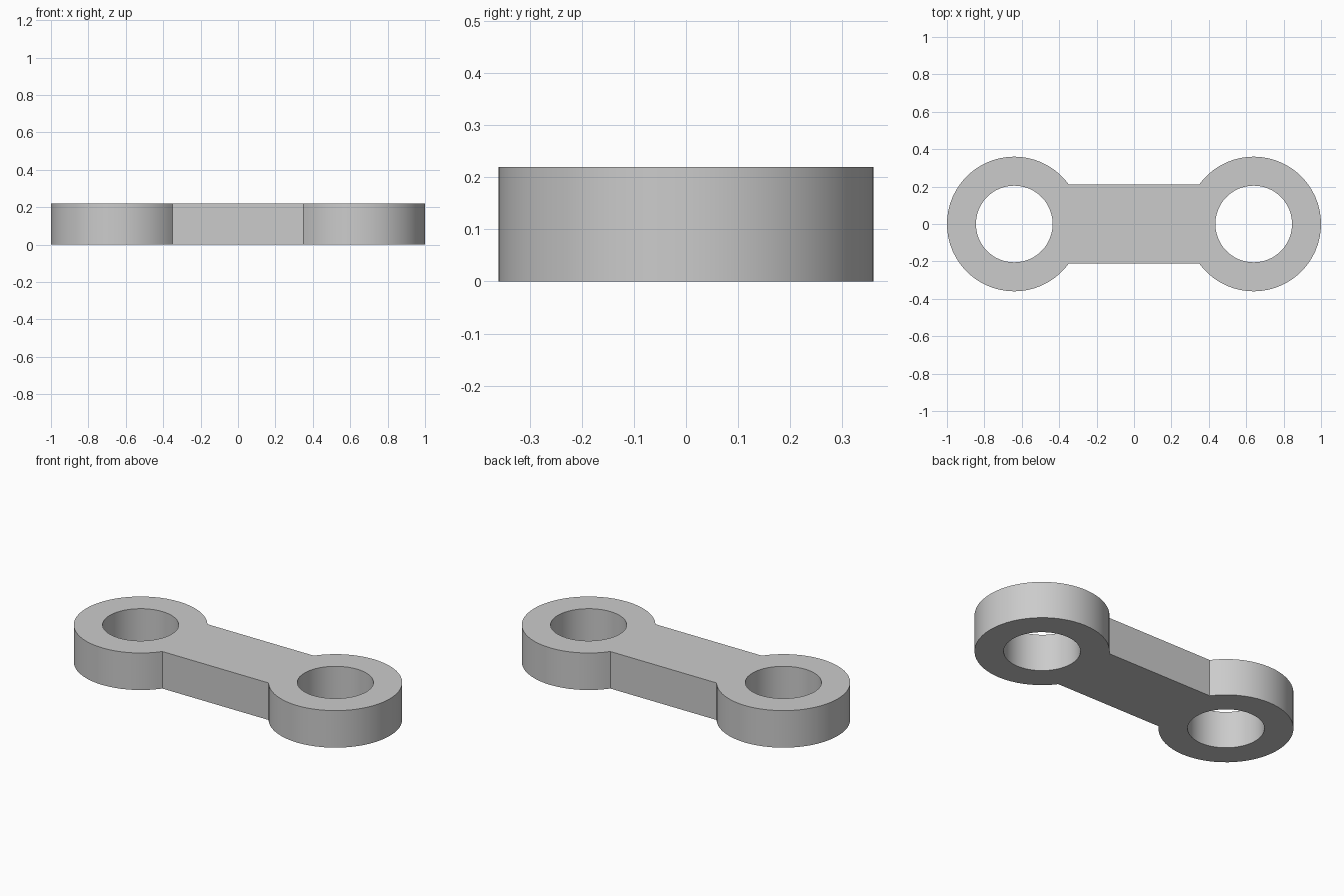
import bpy
import bmesh
from math import asin, cos, sin, pi

cube = bpy.data.objects.get("Cube")
if cube:
    bpy.data.objects.remove(cube, do_unlink=True)

HEIGHT = 0.22
EYE_X = 0.64          # centre of each ring
EYE_R = 0.36          # outer radius of each ring
HOLE_R = 0.205
BAR_HALF = 0.212      # half width of the connecting bar
SEGMENTS = 48


def add_loop(bm, points):
    """Add a closed outline of edges on the ground plane."""
    verts = [bm.verts.new((x, y, 0)) for x, y in points]
    for a, b in zip(verts, verts[1:] + verts[:1]):
        bm.edges.new((a, b))


bm = bmesh.new()

# Outer outline: two large arcs joined by the straight sides of the bar
reach = pi - asin(BAR_HALF / EYE_R)
outline = []
for side in (1, -1):
    for i in range(SEGMENTS + 1):
        t = -reach + 2 * reach * i / SEGMENTS
        outline.append((side * (EYE_X + EYE_R * cos(t)), side * EYE_R * sin(t)))
add_loop(bm, outline)

# Round through holes
for side in (1, -1):
    turns = [2 * pi * i / SEGMENTS for i in range(SEGMENTS)]
    add_loop(bm, [(side * EYE_X + HOLE_R * cos(t), HOLE_R * sin(t)) for t in turns])

# Fill the outline around the holes and raise it to full thickness
bmesh.ops.triangle_fill(bm, use_beauty=True, use_dissolve=False,
                        edges=bm.edges[:], normal=(0, 0, 1))
raised = bmesh.ops.extrude_face_region(bm, geom=bm.faces[:], use_keep_orig=True)
top = [g for g in raised["geom"] if isinstance(g, bmesh.types.BMVert)]
bmesh.ops.translate(bm, verts=top, vec=(0, 0, HEIGHT))
bmesh.ops.recalc_face_normals(bm, faces=bm.faces[:])

mesh = bpy.data.meshes.new("link_plate")
bm.to_mesh(mesh)
bm.free()
link = bpy.data.objects.new("link_plate", mesh)
bpy.context.collection.objects.link(link)

# Plain grey metal
grey = bpy.data.materials.new("grey")
grey.use_nodes = True
colour = (0.6, 0.6, 0.6, 1)
grey.diffuse_color = colour
grey.node_tree.nodes["Principled BSDF"].inputs["Base Color"].default_value = colour
mesh.materials.append(grey)

# Smooth round walls, crisp rims
bpy.ops.object.select_all(action="DESELECT")
link.select_set(True)
bpy.context.view_layer.objects.active = link
bpy.ops.object.shade_smooth_by_angle(angle=pi / 6)
